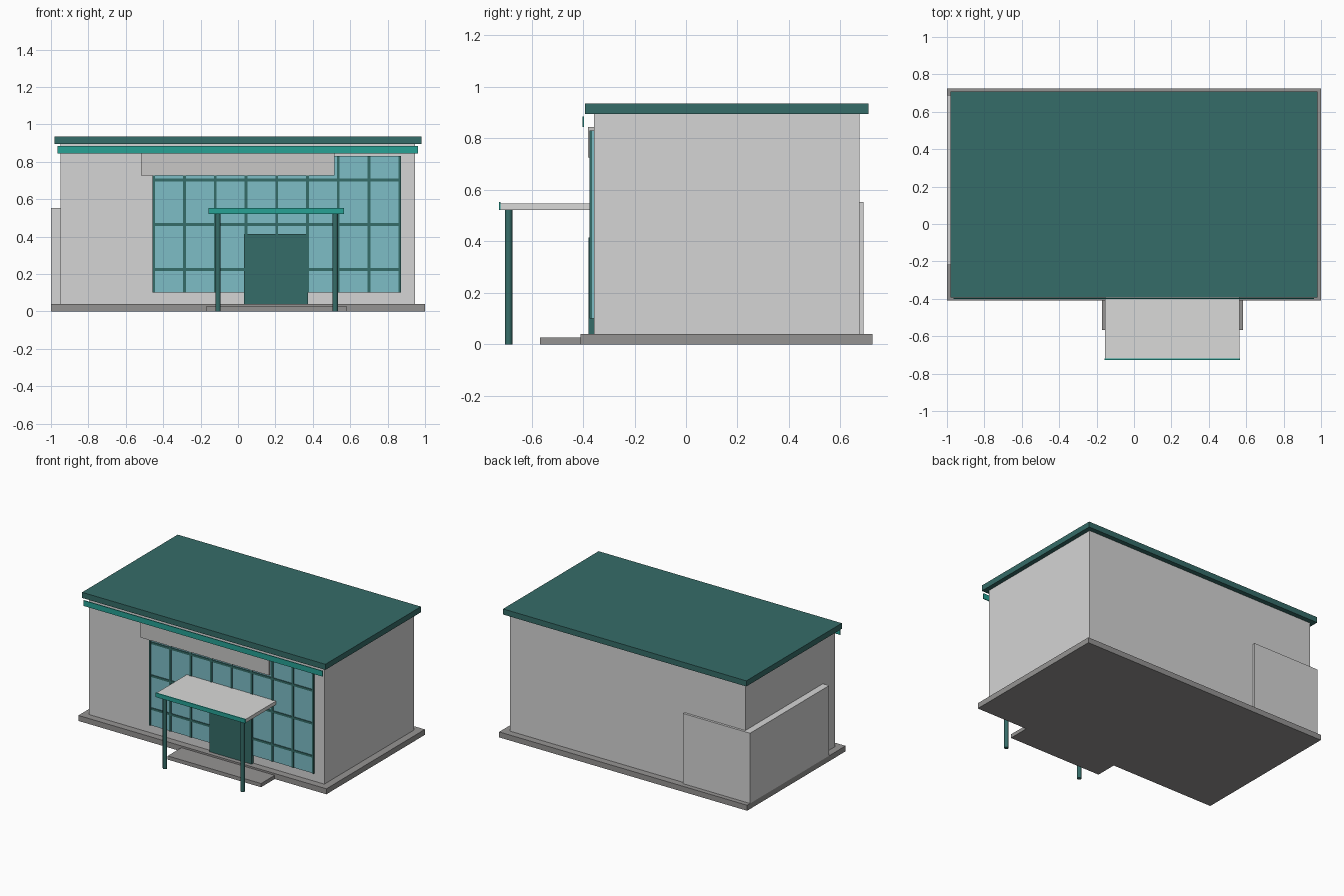
import bpy, bmesh

if "Cube" in bpy.data.objects:
    bpy.data.objects.remove(bpy.data.objects["Cube"])


def material(name, rgb):
    m = bpy.data.materials.new(name)
    m.diffuse_color = (*rgb, 1.0)
    m.use_nodes = True
    m.node_tree.nodes["Principled BSDF"].inputs["Base Color"].default_value = m.diffuse_color
    return m


WALL = material("wall_grey", (0.66, 0.66, 0.66))
PANEL = material("panel_grey", (0.58, 0.575, 0.565))
CANOPY = material("canopy_white", (0.70, 0.70, 0.69))
BASE = material("base_grey", (0.30, 0.295, 0.29))
DARK = material("dark_teal", (0.036, 0.15, 0.138))
TRIM = material("bright_teal", (0.02, 0.36, 0.30))
GLASS = material("glass_blue", (0.205, 0.51, 0.565))


def finish(name, bm, mat):
    me = bpy.data.meshes.new(name)
    bm.to_mesh(me)
    bm.free()
    ob = bpy.data.objects.new(name, me)
    me.materials.append(mat)
    bpy.context.collection.objects.link(ob)
    return ob


def box(name, x, y, z, mat):
    """Box from (min, max) pairs on each axis."""
    bm = bmesh.new()
    bmesh.ops.create_cube(bm, size=1.0)
    for v in bm.verts:
        for i, (lo, hi) in enumerate((x, y, z)):
            v.co[i] = hi if v.co[i] > 0 else lo
    return finish(name, bm, mat)


def prism(name, outline, place, direction, mat):
    """Extrude a 2D outline; place maps 2D points to 3D."""
    bm = bmesh.new()
    face = bm.faces.new([bm.verts.new(place(a, b)) for a, b in outline])
    out = bmesh.ops.extrude_face_region(bm, geom=[face])
    verts = [g for g in out["geom"] if isinstance(g, bmesh.types.BMVert)]
    bmesh.ops.translate(bm, verts=verts, vec=direction)
    bmesh.ops.recalc_face_normals(bm, faces=bm.faces)
    return finish(name, bm, mat)


# Ground slab and entrance step
box("base_slab", (-1, 1), (-0.41, 0.724), (0, 0.04), BASE)
box("entrance_step", (-0.17, 0.583), (-0.567, -0.405), (0, 0.027), BASE)

# Main block and roof slab
box("main_block", (-0.95, 0.947), (-0.358, 0.673), (0.04, 0.897), WALL)
box("roof_slab", (-0.982, 0.98), (-0.393, 0.708), (0.895, 0.936), DARK)

# Low wall wrapping the back left corner
corner = [(-1, -0.22), (-0.94, -0.22), (-0.94, 0.66), (-0.46, 0.66),
          (-0.46, 0.69), (-1, 0.69)]
prism("corner_wall", corner, lambda a, b: (a, b, 0.04), (0, 0, 0.512), WALL)

# Front fascia strip and sign panel
box("fascia_strip", (-0.966, 0.962), (-0.402, -0.396), (0.845, 0.885), TRIM)
box("sign_panel", (-0.518, 0.515), (-0.381, -0.357), (0.726, 0.845), PANEL)

# Glazing with its grid of bars
box("glazing", (-0.455, 0.868), (-0.368, -0.357), (0.10, 0.83), GLASS)
for i in range(9):
    x = -0.45 + i * 0.1643
    box(f"mullion_{i}", (x - 0.0075, x + 0.0075), (-0.374, -0.366), (0.10, 0.83), DARK)
for i, z in enumerate((0.224, 0.464, 0.704)):
    box(f"transom_{i}", (-0.455, 0.868), (-0.373, -0.366), (z - 0.008, z + 0.008), DARK)

# Door
box("door", (0.033, 0.375), (-0.378, -0.357), (0.04, 0.415), DARK)

# Entrance canopy with front trim and round posts
box("canopy", (-0.155, 0.565), (-0.721, -0.357), (0.522, 0.548), CANOPY)
box("canopy_trim", (-0.157, 0.567), (-0.727, -0.72), (0.521, 0.552), TRIM)
for side, x in (("left", -0.107), ("right", 0.52)):
    bpy.ops.mesh.primitive_cylinder_add(vertices=12, radius=0.0145, depth=0.523,
                                        location=(x, -0.689, 0.2615))
    post = bpy.context.object
    post.name = f"canopy_post_{side}"
    post.data.materials.append(DARK)
    bpy.ops.object.shade_smooth_by_angle()
